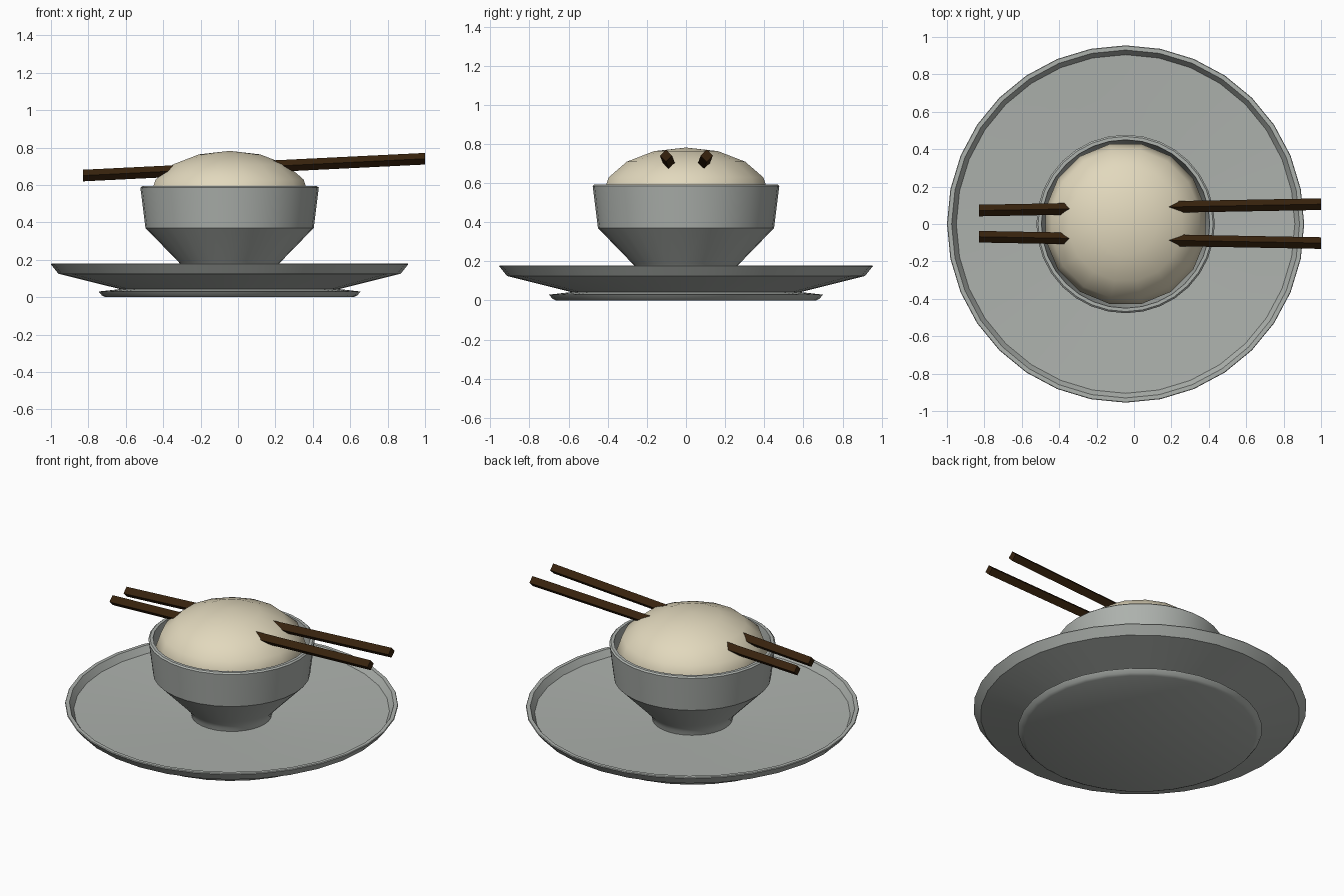
import bpy, bmesh, math
from mathutils import Vector

if "Cube" in bpy.data.objects:
    bpy.data.objects.remove(bpy.data.objects["Cube"])

CX = -0.045  # dish axis


def material(name, rgb):
    m = bpy.data.materials.new(name)
    m.diffuse_color = (*rgb, 1)
    m.use_nodes = True
    m.node_tree.nodes["Principled BSDF"].inputs["Base Color"].default_value = m.diffuse_color
    return m


ceramic = material("grey_ceramic", (0.42, 0.445, 0.42))
rice_mat = material("cooked_rice", (0.76, 0.69, 0.51))
wood = material("dark_wood", (0.038, 0.016, 0.004))


def finish(name, bm, mat, angle=None):
    bmesh.ops.recalc_face_normals(bm, faces=bm.faces[:])
    me = bpy.data.meshes.new(name)
    bm.to_mesh(me)
    bm.free()
    me.materials.append(mat)
    ob = bpy.data.objects.new(name, me)
    bpy.context.collection.objects.link(ob)
    if angle:
        bpy.ops.object.select_all(action='DESELECT')
        ob.select_set(True)
        bpy.context.view_layer.objects.active = ob
        bpy.ops.object.shade_smooth_by_angle(angle=math.radians(angle))
    return ob


def lathe(name, profile, mat, sides=32, angle=30, turn=0.0):
    bm = bmesh.new()
    verts = [bm.verts.new((r * math.cos(turn), r * math.sin(turn), z)) for r, z in profile]
    edges = [bm.edges.new(p) for p in zip(verts, verts[1:])]
    bmesh.ops.spin(bm, geom=verts + edges, cent=(0, 0, 0), axis=(0, 0, 1),
                   angle=math.tau, steps=sides, use_merge=True)
    bmesh.ops.remove_doubles(bm, verts=bm.verts[:], dist=1e-4)
    ob = finish(name, bm, mat, angle)
    ob.location.x = CX
    return ob


# Saucer: round foot, then dished plate with raised rim
lathe("plate", [(0, 0), (.665, 0), (.683, .009), (.70, .03), (.585, .043), (.915, .125),
                (.955, .175), (.952, .18), (.93, .18), (.905, .14), (.235, .11), (0, .105)], ceramic)

# Bowl with softly flared foot and thin rim
lathe("bowl", [(0, .10), (.228, .10), (.235, .135), (.25, .163), (.275, .19), (.45, .37),
               (.477, .585), (.468, .593), (.45, .593), (.425, .39), (.25, .22), (0, .2)], ceramic)

# Rice mound: flattened ball
dome = [(.436 * math.sin(i * math.pi / 8), .535 + .247 * math.cos(i * math.pi / 8)) for i in range(9)]
lathe("rice", dome, rice_mat, sides=16, angle=60, turn=math.pi / 16)

# Pair of diamond-section chopsticks running through the rice
for side, label in ((1, "back"), (-1, "front")):
    a = Vector((-.83, .07 * side + .002, .65))
    b = Vector((1.0, .104 * side + .002, .74))
    bm = bmesh.new()
    ends = []
    for c in (a, b):
        ends.append([bm.verts.new(c + Vector((0, .031 * math.cos(t), .031 * math.sin(t))))
                     for t in (k * math.pi / 2 for k in range(4))])
    for k in range(4):
        n = (k + 1) % 4
        bm.faces.new((ends[0][k], ends[0][n], ends[1][n], ends[1][k]))
    for loop in ends:
        bm.faces.new(loop)
    finish(label + "_chopstick", bm, wood)
